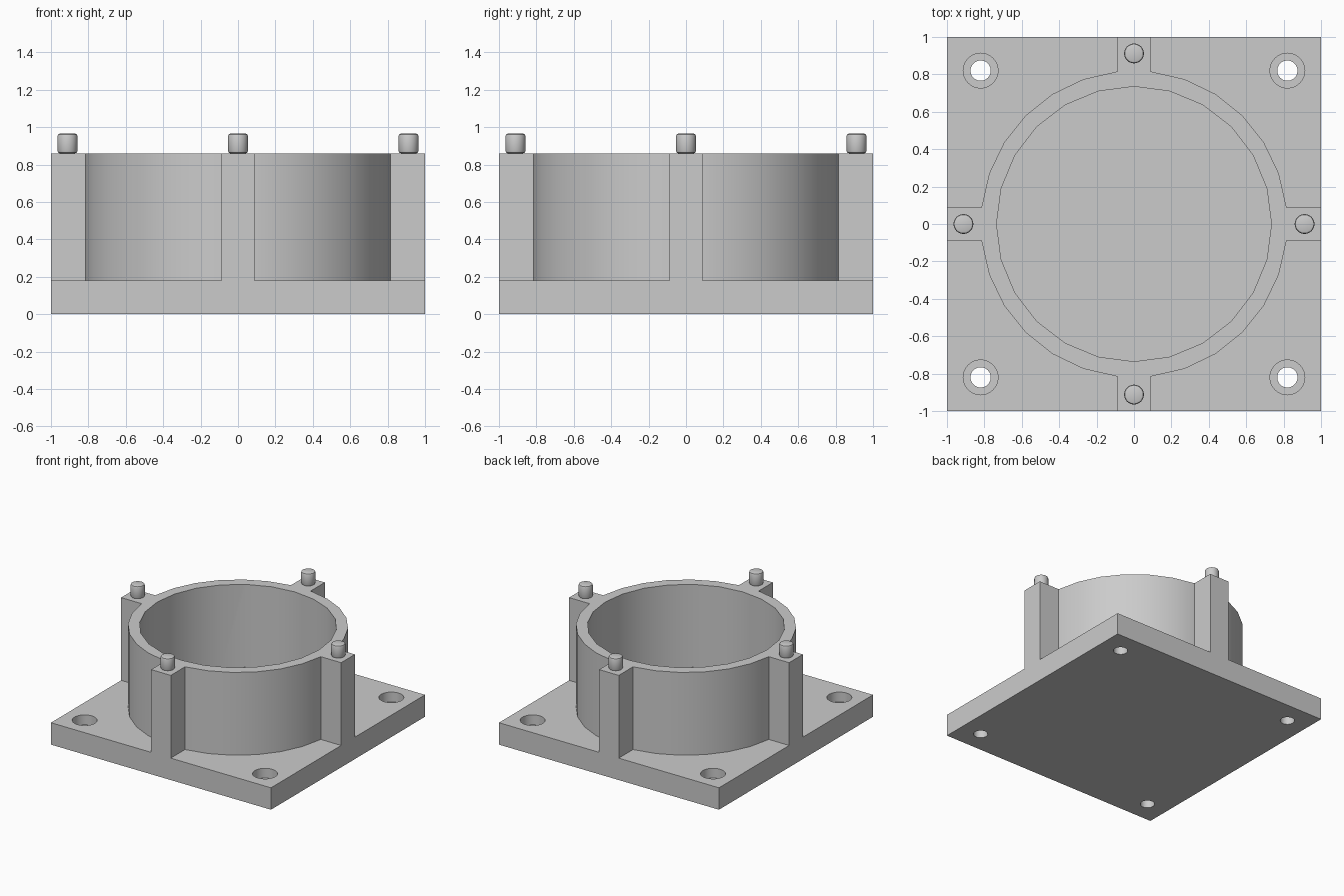
import bpy
import math

old = bpy.data.objects.get("Cube")
if old:
    bpy.data.objects.remove(old, do_unlink=True)

grey = bpy.data.materials.new("plain grey")
grey.use_nodes = True
grey.diffuse_color = (0.6, 0.6, 0.6, 1)
grey.node_tree.nodes["Principled BSDF"].inputs["Base Color"].default_value = grey.diffuse_color

PLATE_TOP = 0.18
RIM = 0.86
WALL_SIDES = 28
WALL_R = 0.82
BORE_R = 0.735
POST_W = 0.178


def box(name, size, centre):
    bpy.ops.mesh.primitive_cube_add(size=1, location=centre)
    ob = bpy.context.object
    ob.name = name
    ob.scale = size
    bpy.ops.object.transform_apply(location=False, rotation=False, scale=True)
    ob.data.materials.append(grey)
    return ob


def cylinder(name, radius, z0, z1, sides, x=0, y=0, turn=0):
    bpy.ops.mesh.primitive_cylinder_add(vertices=sides, radius=radius, depth=z1 - z0,
                                        location=(x, y, (z0 + z1) / 2), rotation=(0, 0, turn))
    ob = bpy.context.object
    ob.name = name
    ob.data.materials.append(grey)
    return ob


def apply_modifier(ob, mod):
    bpy.context.view_layer.objects.active = ob
    bpy.ops.object.modifier_apply(modifier=mod.name)


def cut(ob, cutter):
    mod = ob.modifiers.new("cut", "BOOLEAN")
    mod.operation = "DIFFERENCE"
    mod.solver = "EXACT"
    mod.object = cutter
    apply_modifier(ob, mod)
    bpy.data.objects.remove(cutter, do_unlink=True)


def smooth(ob):
    bpy.ops.object.select_all(action="DESELECT")
    ob.select_set(True)
    bpy.context.view_layer.objects.active = ob
    bpy.ops.object.shade_smooth_by_angle(angle=math.radians(30))


# Square base plate with four counterbored screw holes
plate = box("base_plate", (2, 2, PLATE_TOP), (0, 0, PLATE_TOP / 2))
for sx in (-1, 1):
    for sy in (-1, 1):
        x, y = sx * 0.82, sy * 0.82
        cut(plate, cylinder("hole_cutter", 0.054, -0.1, 0.3, 32, x, y))
        cut(plate, cylinder("counterbore_cutter", 0.093, 0.1, 0.3, 32, x, y))
smooth(plate)

# Round wall, open at the top
wall = cylinder("round_wall", WALL_R, PLATE_TOP, RIM, WALL_SIDES, turn=math.pi / WALL_SIDES)
cut(wall, cylinder("bore_cutter", BORE_R, 0, 1, 24))
smooth(wall)

# Four posts joining the wall to the plate edges, each with a locating pin
inner = WALL_R * math.cos(math.pi / WALL_SIDES)
length = 1 - inner
mid = (1 + inner) / 2
for side, dx, dy in (("left", 1, 0), ("right", -1, 0), ("back", 0, 1), ("front", 0, -1)):
    size = (length if dx else POST_W, length if dy else POST_W, RIM - PLATE_TOP)
    box(side + "_post", size, (dx * mid, dy * mid, (RIM + PLATE_TOP) / 2))
    pin = cylinder(side + "_pin", 0.053, RIM, 0.965, 32, dx * 0.912, dy * 0.912)
    bevel = pin.modifiers.new("rounded_tip", "BEVEL")
    bevel.width = 0.012
    bevel.segments = 2
    bevel.limit_method = "ANGLE"
    bevel.angle_limit = math.radians(60)
    apply_modifier(pin, bevel)
    smooth(pin)
